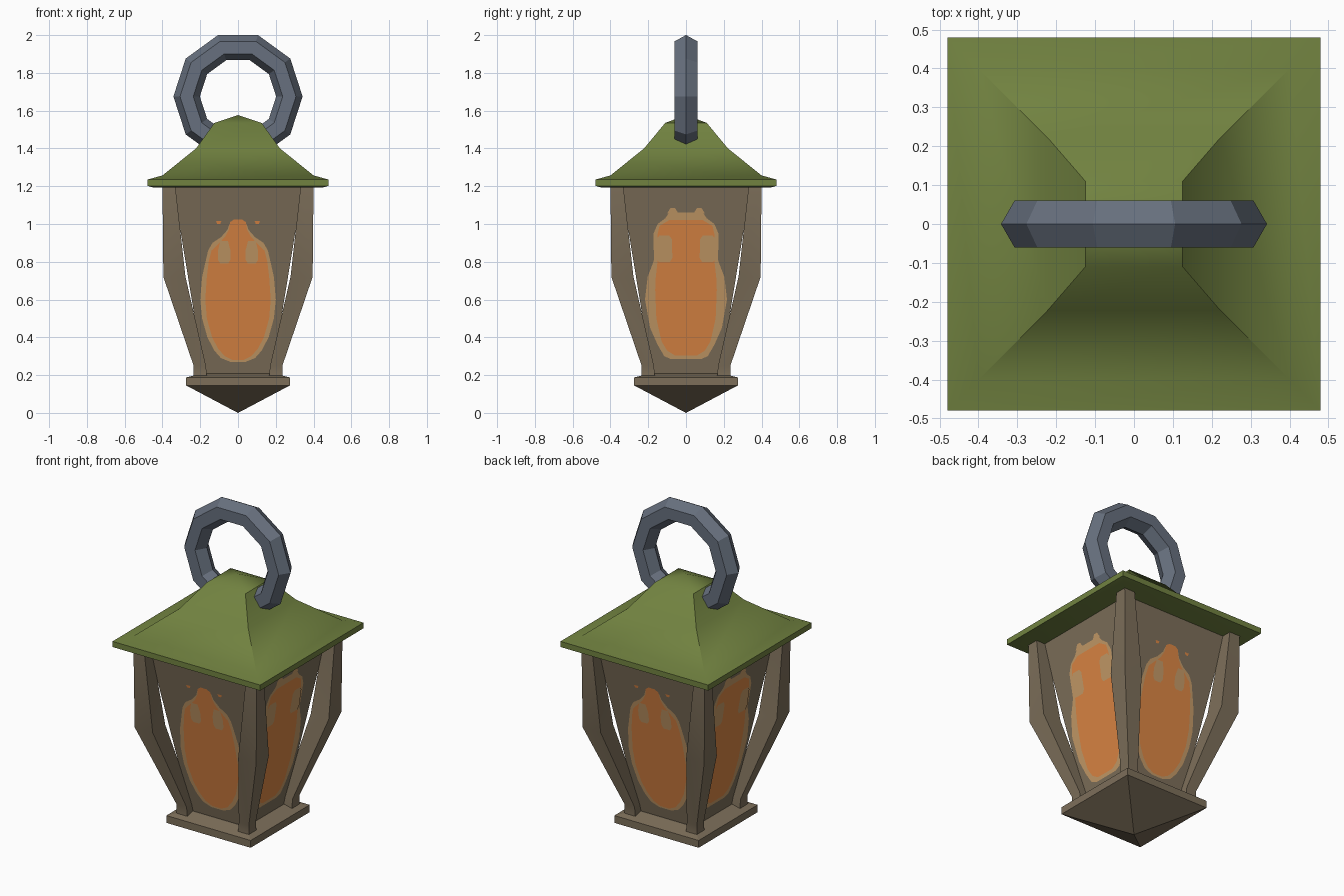
import bpy, bmesh, math
from mathutils import Matrix

if "Cube" in bpy.data.objects:
    bpy.data.objects.remove(bpy.data.objects["Cube"])


def srgb(name, r, g, b):
    m = bpy.data.materials.new(name)
    lin = [((c / 255 + 0.055) / 1.055) ** 2.4 for c in (r, g, b)]
    m.diffuse_color = (*lin, 1)
    m.use_nodes = True
    m.node_tree.nodes["Principled BSDF"].inputs["Base Color"].default_value = m.diffuse_color
    return m


WOOD = srgb("brown_wood", 125, 111, 90)
GREEN = srgb("green_roof", 113, 130, 64)
STEEL = srgb("blue_grey_metal", 103, 112, 126)
ORANGE = srgb("orange_glow", 220, 134, 68)
TAN = srgb("tan_glow", 197, 154, 103)


def finish(name, bm, mat, fix=True):
    bmesh.ops.remove_doubles(bm, verts=bm.verts, dist=1e-5)
    if fix:
        bmesh.ops.recalc_face_normals(bm, faces=bm.faces)
    me = bpy.data.meshes.new(name)
    bm.to_mesh(me)
    bm.free()
    me.materials.append(mat)
    ob = bpy.data.objects.new(name, me)
    bpy.context.collection.objects.link(ob)
    return ob


def smooth(ob):
    bpy.ops.object.select_all(action='DESELECT')
    bpy.context.view_layer.objects.active = ob
    ob.select_set(True)
    bpy.ops.object.shade_smooth_by_angle(angle=math.radians(35))


def loft(name, levels, mat):
    """Stack of rectangles (x0, x1, y0, y1, z) joined by side faces."""
    bm = bmesh.new()
    rings = [[bm.verts.new(p) for p in ((a, c, z), (b, c, z), (b, d, z), (a, d, z))]
             for a, b, c, d, z in levels]
    for lo, hi in zip(rings, rings[1:]):
        for i in range(4):
            j = (i + 1) % 4
            bm.faces.new((lo[i], lo[j], hi[j], hi[i]))
    for lev, ring in ((levels[0], rings[0]), (levels[-1], rings[-1])):
        if lev[0] != lev[1]:
            bm.faces.new(ring)
    return finish(name, bm, mat)


def centred(profile):
    return [(-x, x, -y, y, z) for x, y, z in profile]


# Base slab with pointed underside and slightly sloped top
loft("base", centred([(0, 0, 0), (.274, .274, .145), (.274, .274, .188), (.19, .19, .208)]), WOOD)

# Glass box with flat leaning panes
GLASS = [(.176, .18), (.345, 1.21)]
loft("glass_box", centred([(g, g, z) for g, z in GLASS]), WOOD)

# Four corner posts
POST = [(.165, .235, .195), (.17, .235, .25), (.278, .395, .72), (.333, .4, 1.21)]
for sx in (-1, 1):
    for sy in (-1, 1):
        levels = [(sx * i, sx * o, sy * i, sy * o, z) for i, o, z in POST]
        smooth(loft("corner_post", levels, WOOD))

# Flared roof with shallow cap
roof = loft("roof", centred([(.445, .445, 1.192), (.48, .48, 1.202), (.48, .48, 1.235),
                             (.4, .4, 1.257), (.222, .222, 1.4),
                             (.125, .11, 1.535), (0, 0, 1.577)]), GREEN)
smooth(roof)

# Hanging ring
bpy.ops.mesh.primitive_torus_add(major_segments=10, minor_segments=6, major_radius=.272,
                                 minor_radius=.07, location=(0, 0, 1.675),
                                 rotation=(math.pi / 2, 0, 0))
ring = bpy.context.object
ring.name = "hanging_ring"
ring.data.materials.append(STEEL)


def glass_at(z):
    (a, za), (b, zb) = GLASS
    return a + (b - a) * (z - za) / (zb - za)


def decal(name, rows, mat, lift, turn, offsets=(0,)):
    """Thin strip of rows (z, half width) lying on one glass pane."""
    bm = bmesh.new()
    for cx in offsets:
        prev = None
        for z, w in rows:
            y = -glass_at(z) - lift
            cur = (bm.verts.new((cx - w, y, z)), bm.verts.new((cx + w, y, z)))
            if prev:
                bm.faces.new((prev[0], prev[1], cur[1], cur[0]))
            prev = cur
    bmesh.ops.rotate(bm, verts=bm.verts, matrix=Matrix.Rotation(turn, 3, 'Z'))
    finish(name, bm, mat, False)


# Pointed flame on front and back
HALO_A = [(.27, .04), (.29, .09), (.33, .125), (.4, .162), (.5, .19), (.6, .2), (.72, .19),
          (.8, .172), (.86, .158), (.9, .135), (.93, .09), (.97, .055), (1.0, .045)]
CORE_A = [(.28, .03), (.3, .07), (.34, .105), (.4, .137), (.5, .165), (.6, .173), (.72, .165),
          (.8, .155), (.86, .14), (.9, .1), (.93, .07), (.97, .048), (1.01, .042), (1.025, .02)]
SPOT_A = [(.79, .02), (.81, .033), (.86, .033), (.91, .02)]
SPARK = [(1.0, .008), (1.015, .014)]
# Broad flame on both sides
HALO_B = [(.285, .08), (.3, .115), (.36, .15), (.45, .19), (.6, .217), (.72, .203), (.78, .18),
          (.81, .17), (.95, .172), (1.0, .15), (1.03, .11), (1.06, .09)]
CORE_B = [(.305, .06), (.33, .1), (.38, .13), (.5, .157), (.65, .163), (.72, .16), (.79, .152),
          (.94, .152), (.99, .14), (1.02, .09)]
SPOT_B = [(.8, .03), (.82, .043), (.92, .04), (.94, .025)]
PEAK_B = [(1.055, .03), (1.085, .012)]

for half in (0, math.pi):
    decal("flame_halo", HALO_A, TAN, .002, half)
    decal("flame_core", CORE_A, ORANGE, .004, half)
    decal("flame_spots", SPOT_A, TAN, .006, half, (-.073, .073))
    decal("flame_sparks", SPARK, ORANGE, .004, half, (-.102, .102))
    side = half + math.pi / 2
    decal("flame_halo", HALO_B, TAN, .002, side)
    decal("flame_core", CORE_B, ORANGE, .004, side)
    decal("flame_spots", SPOT_B, TAN, .006, side, (-.115, .115))
    decal("flame_peaks", PEAK_B, TAN, .002, side, (-.07, .07))
